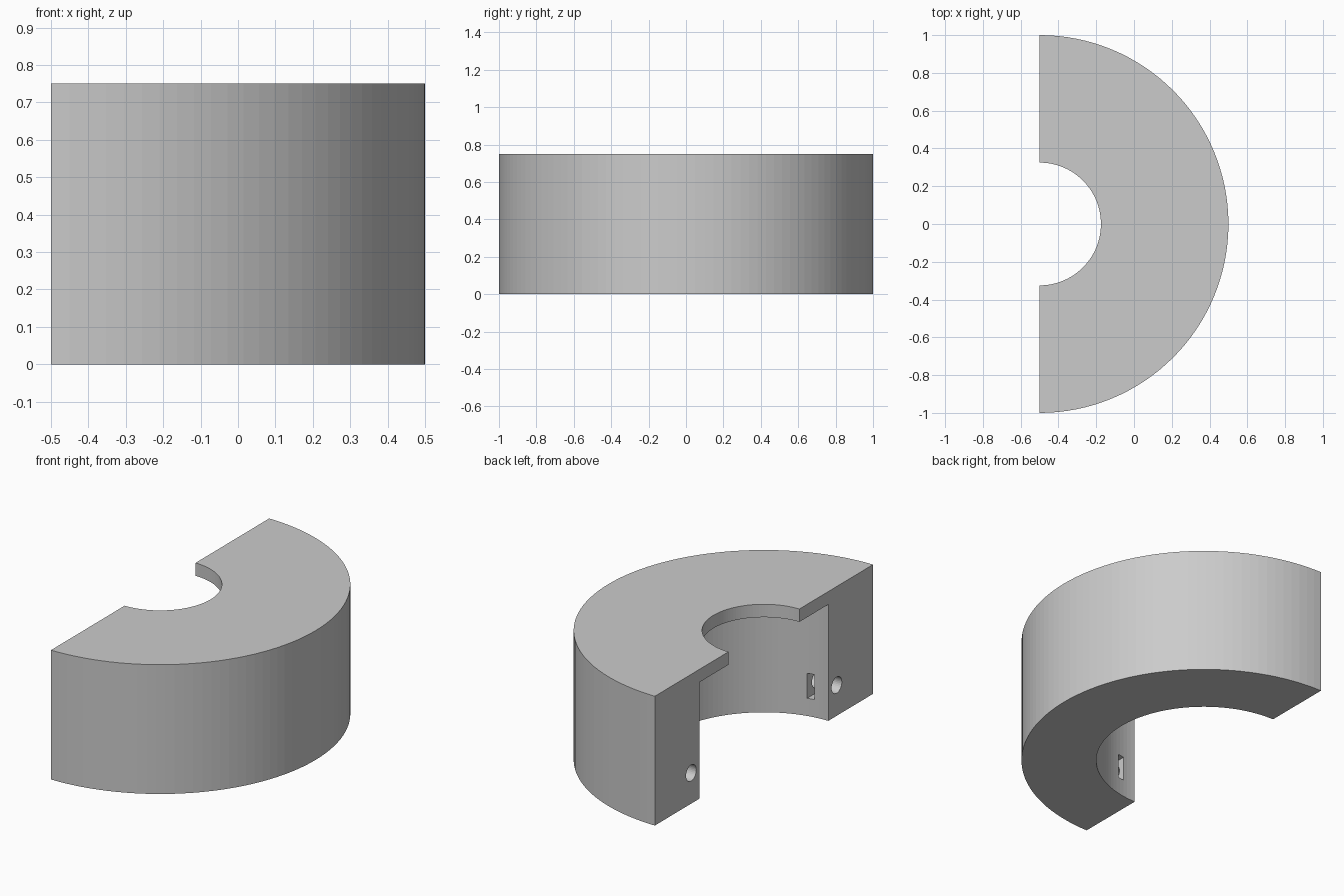
import bpy
import bmesh
import math
from mathutils import Matrix, Vector

cube = bpy.data.objects.get("Cube")
if cube:
    bpy.data.objects.remove(cube, do_unlink=True)

# Dimensions
CUT_X = -0.5          # plane of the flat cut, also the ring axis
R_OUT, R_BORE, R_LIP = 1.0, 0.59, 0.325
HEIGHT, CEILING = 0.75, 0.675
HOLE_Y, HOLE_Z, HOLE_R, HOLE_DEPTH = 0.667, 0.178, 0.047, 0.3
SEGMENTS = 64

grey = bpy.data.materials.new("plain grey")
grey.use_nodes = True
grey.diffuse_color = (0.6, 0.6, 0.6, 1)
grey.node_tree.nodes["Principled BSDF"].inputs["Base Color"].default_value = (0.6, 0.6, 0.6, 1)


def finish(name, bm):
    bmesh.ops.recalc_face_normals(bm, faces=bm.faces)
    mesh = bpy.data.meshes.new(name)
    bm.to_mesh(mesh)
    bm.free()
    mesh.materials.append(grey)
    obj = bpy.data.objects.new(name, mesh)
    bpy.context.scene.collection.objects.link(obj)
    return obj


# Half ring: stepped section swept through half a turn
section = [(R_BORE, 0), (R_OUT, 0), (R_OUT, HEIGHT),
           (R_LIP, HEIGHT), (R_LIP, CEILING), (R_BORE, CEILING)]
bm = bmesh.new()
start = bm.faces.new([bm.verts.new((CUT_X, -r, z)) for r, z in section])
end = bmesh.ops.spin(bm, geom=[start], cent=(CUT_X, 0, 0), axis=(0, 0, 1),
                     angle=math.pi, steps=SEGMENTS)
# Close the starting end if the sweep consumed its face
first = [v for v in bm.verts if abs(v.co.x - CUT_X) < 1e-5 and v.co.y < 0]
if not any(all(v in first for v in f.verts) for f in bm.faces):
    open_edges = [e for e in bm.edges if e.is_boundary]
    bmesh.ops.contextual_create(bm, geom=open_edges)
half_ring = finish("half_ring", bm)


def cut(cutter):
    cutter.hide_render = True
    cutter.hide_set(True)
    mod = half_ring.modifiers.new(cutter.name, 'BOOLEAN')
    mod.operation = 'DIFFERENCE'
    mod.solver = 'EXACT'
    mod.object = cutter


# Bolt holes in the flat cut and nut slots in the bore, on both sides
for side, label in ((1, "back"), (-1, "front")):
    bm = bmesh.new()
    bmesh.ops.create_cone(
        bm, cap_ends=True, segments=32, radius1=HOLE_R, radius2=HOLE_R, depth=2 * HOLE_DEPTH,
        matrix=Matrix.Translation((CUT_X, side * HOLE_Y, HOLE_Z)) @ Matrix.Rotation(math.pi / 2, 4, 'Y'))
    cut(finish(label + "_bolt_hole_cutter", bm))

    bm = bmesh.new()
    size = Vector((0.042, 0.24, 0.145))
    bmesh.ops.create_cube(
        bm, size=1,
        matrix=Matrix.Translation((CUT_X + 0.105, side * 0.62, 0.175)) @ Matrix.Diagonal(size).to_4x4())
    cut(finish(label + "_nut_slot_cutter", bm))
